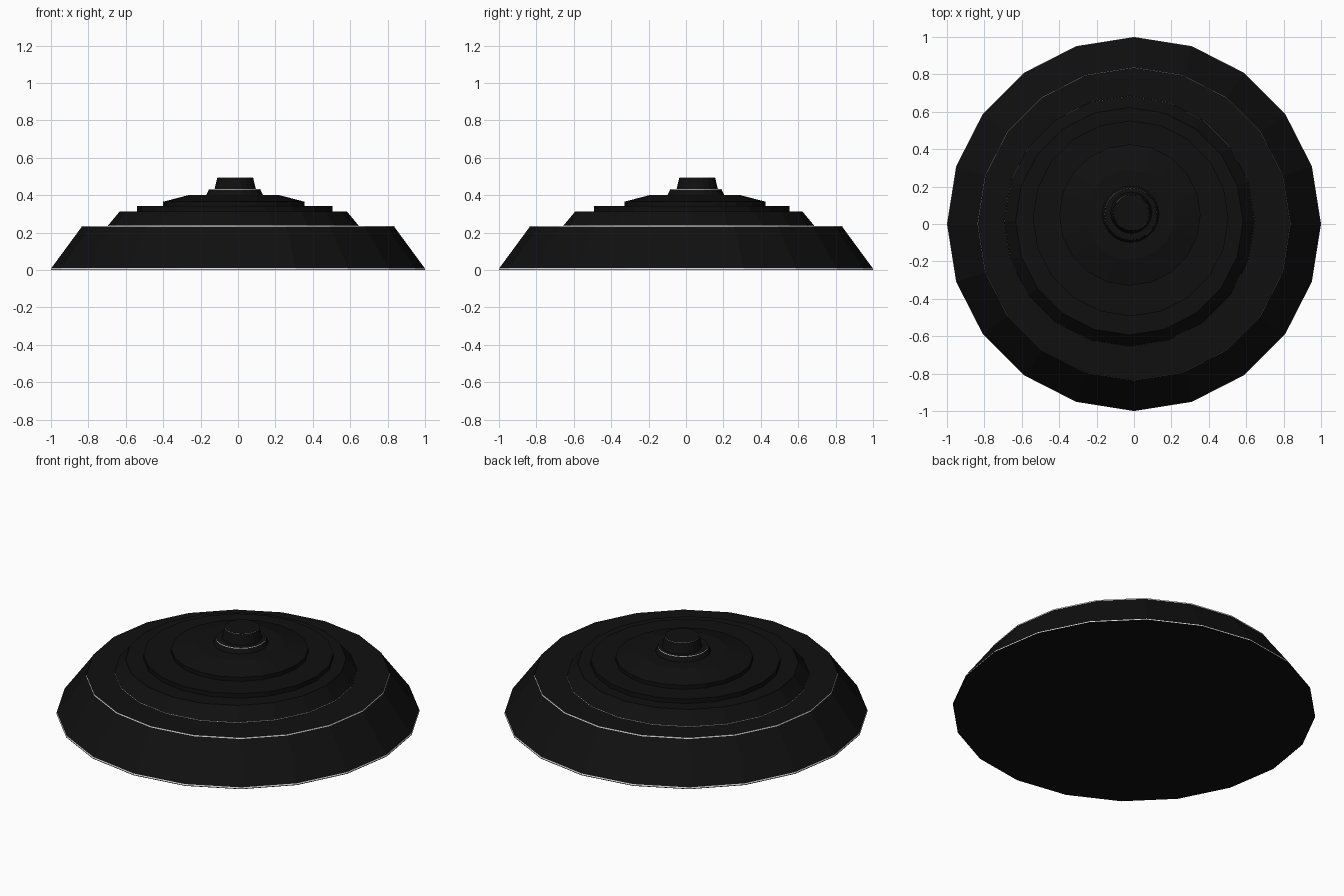
import bpy, bmesh, math

if "Cube" in bpy.data.objects:
    bpy.data.objects.remove(bpy.data.objects["Cube"])

SIDES = 20


def material(name, c):
    m = bpy.data.materials.new(name)
    m.diffuse_color = (c, c, c, 1)
    m.use_nodes = True
    m.node_tree.nodes["Principled BSDF"].inputs["Base Color"].default_value = m.diffuse_color
    return m


BLACK = material("near black", 0.005)
LIGHT = material("light grey trim", 0.75)


def tier(name, cx, cy, rings, trim=()):
    """Closed 20-sided turned block; trim lists the light profile segments."""
    bm = bmesh.new()
    loops = []
    for r, z in rings:
        loops.append([bm.verts.new((cx + r * math.cos(2 * math.pi * i / SIDES),
                                    cy + r * math.sin(2 * math.pi * i / SIDES), z))
                      for i in range(SIDES)])
    for k in range(len(loops) - 1):
        a, b = loops[k], loops[k + 1]
        for i in range(SIDES):
            j = (i + 1) % SIDES
            f = bm.faces.new((a[i], a[j], b[j], b[i]))
            f.material_index = 1 if k in trim else 0
    bm.faces.new(loops[0][::-1])
    bm.faces.new(loops[-1])
    me = bpy.data.meshes.new(name)
    bm.to_mesh(me)
    bm.free()
    me.materials.append(BLACK)
    me.materials.append(LIGHT)
    ob = bpy.data.objects.new(name, me)
    bpy.context.collection.objects.link(ob)
    return ob


# Wide sloping base with light trim at its lower and upper edges
tier("base", 0, 0, [(1, 0), (1, 0.004), (0.998, 0.010),
                    (0.837, 0.229), (0.835, 0.236)], trim=(1, 3))
# Second sloping step
tier("second_step", -0.025, 0.015,
     [(0.67, 0.234), (0.669, 0.239), (0.609, 0.311), (0.608, 0.314)], trim=(0,))
# Straight-sided disc
tier("third_step", -0.018, 0.03, [(0.523, 0.312), (0.523, 0.341)])
# Disc with a shallow conical top
tier("shallow_cone", -0.022, 0.048, [(0.378, 0.339), (0.378, 0.365), (0.24, 0.401)])
# Collar below the knob, with a light top edge
tier("collar", -0.018, 0.053, [(0.153, 0.399), (0.139, 0.427), (0.138, 0.432)], trim=(1,))
# Top knob
tier("knob", -0.015, 0.06, [(0.111, 0.43), (0.096, 0.493), (0.0955, 0.495)], trim=(1,))
